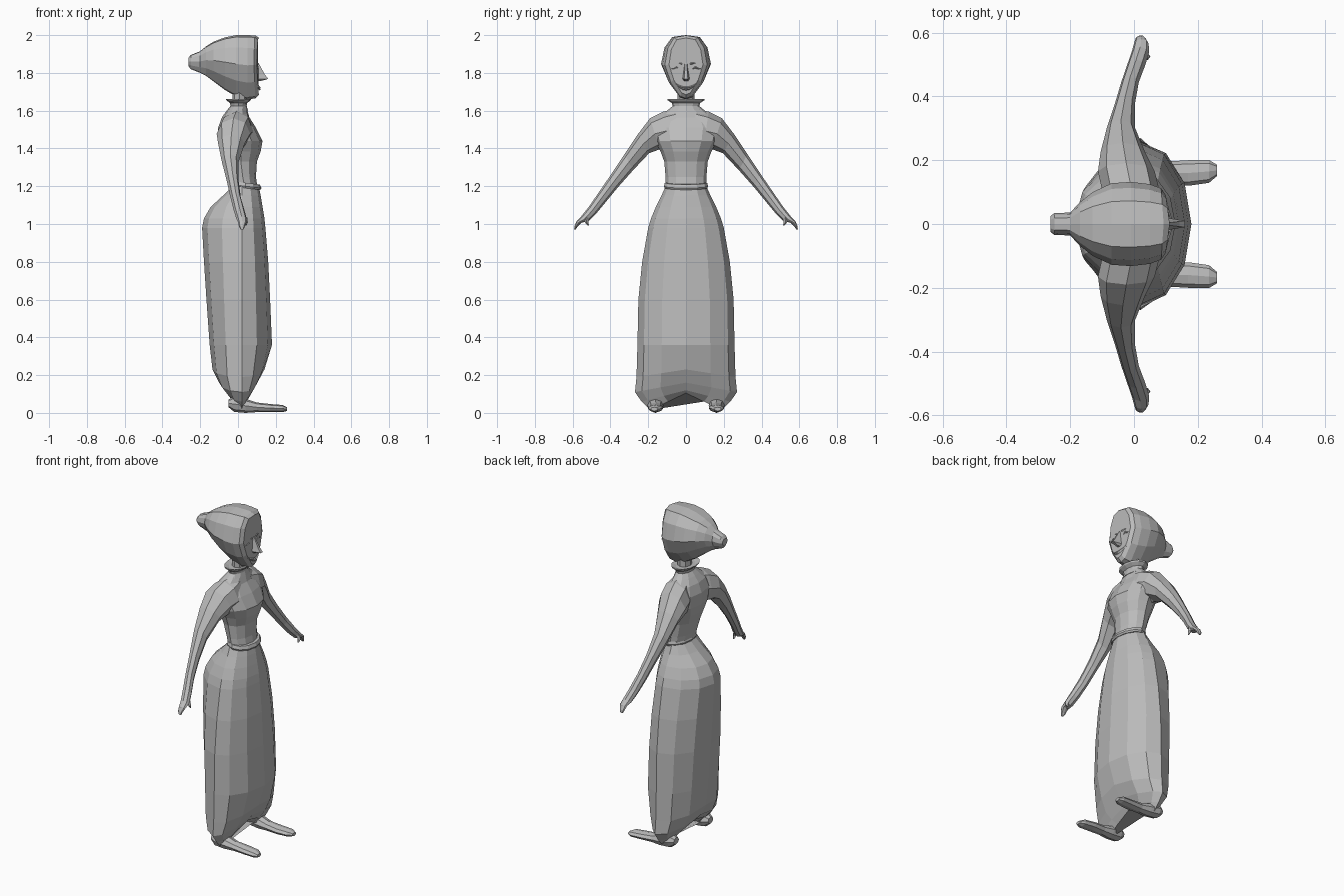
import bpy, bmesh, math
from mathutils import Vector

grey = bpy.data.materials.new("plain grey")
grey.diffuse_color = (0.5, 0.5, 0.5, 1)


def loft(name, rings):
    """Skin a list of equal-length rings of points and cap both ends."""
    bm = bmesh.new()
    vs = [[bm.verts.new(p) for p in r] for r in rings]
    n = len(vs[0])
    for a, b in zip(vs, vs[1:]):
        for i in range(n):
            bm.faces.new((a[i], a[(i + 1) % n], b[(i + 1) % n], b[i]))
    bm.faces.new(vs[0])
    bm.faces.new(vs[-1])
    bmesh.ops.recalc_face_normals(bm, faces=bm.faces)
    me = bpy.data.meshes.new(name)
    bm.to_mesh(me)
    bm.free()
    me.materials.append(grey)
    ob = bpy.data.objects.new(name, me)
    bpy.context.collection.objects.link(ob)
    return ob


def level(z, back, front, hy, n=12, arch=0.0, cx=None):
    """Horizontal ring; arch lifts the middle, cx is where it is widest."""
    c = (back + front) / 2 if cx is None else cx
    pts = []
    for i in range(n):
        t = 2 * math.pi * i / n
        co, si = math.cos(t), math.sin(t)
        pts.append((c + (front - c if co > 0 else c - back) * co, hy * si,
                    z + arch * (1 - abs(si))))
    return pts


def tube(name, path, r):
    """Thin square strand for face details, running across y."""
    offs = [(r, 0), (0, r), (-r, 0), (0, -r)]
    return loft(name, [[(x + a, y, z + b) for a, b in offs] for x, y, z in path])


# skirt, closing down to the ankles with an arched hem
loft("skirt", [level(z, b, f, h, 12, a, 0.02) for z, b, f, h, a in [
    (0.015, -0.02, 0.04, 0.19, 0.09), (0.06, -0.06, 0.07, 0.235, 0.06),
    (0.11, -0.10, 0.10, 0.27, 0.05), (0.19, -0.135, 0.14, 0.262, 0.04),
    (0.36, -0.15, 0.18, 0.257, 0), (0.60, -0.167, 0.17, 0.252, 0),
    (0.80, -0.18, 0.16, 0.232, 0), (0.98, -0.19, 0.145, 0.20, 0),
    (1.03, -0.18, 0.14, 0.185, 0), (1.09, -0.145, 0.13, 0.16, 0),
    (1.15, -0.08, 0.12, 0.13, 0), (1.20, -0.03, 0.11, 0.108, 0)]])

# torso and shoulders
loft("bodice", [level(z, b, f, h) for z, b, f, h in [
    (1.18, -0.03, 0.105, 0.106), (1.25, -0.045, 0.095, 0.108),
    (1.33, -0.07, 0.10, 0.115), (1.385, -0.09, 0.12, 0.135),
    (1.44, -0.105, 0.13, 0.165), (1.51, -0.105, 0.095, 0.18),
    (1.565, -0.085, 0.06, 0.15), (1.60, -0.06, 0.05, 0.10),
    (1.625, -0.04, 0.042, 0.07)]])

# belt tilted down at the front, with a small knot
belt = [[(x, y, z - 0.12 * (x - 0.04)) for x, y, z in level(z, b, f, h)]
        for z, b, f, h in [(1.19, -0.036, 0.118, 0.112), (1.20, -0.042, 0.124, 0.117),
                           (1.218, -0.036, 0.116, 0.112)]]
loft("belt", belt)

# collar and neck
loft("collar", [level(z, 0.003 - r, 0.003 + r, h) for z, r, h in [
    (1.60, 0.05, 0.09), (1.625, 0.043, 0.07), (1.64, 0.045, 0.075),
    (1.655, 0.064, 0.097), (1.663, 0.068, 0.098), (1.655, 0.045, 0.07)]])
loft("neck", [level(z, -0.03, 0.045, 0.045, 8) for z in (1.63, 1.72)])

# head and hair bun: face-shaped slices from back to front
half = [(0, 0), (0.25, 0.03), (0.72, 0.26), (1, 0.53), (0.86, 0.8),
        (0.55, 0.97), (0, 1)]


def slice_(x, z0, z1, hy, lean=0.0):
    prof = half + [(-a, b) for a, b in half[-2:0:-1]]
    return [(x + lean * (1 - abs(a)), a * hy, z0 + b * (z1 - z0)) for a, b in prof]


loft("head", [slice_(*s) for s in [
    (-0.262, 1.835, 1.88, 0.025), (-0.25, 1.82, 1.895, 0.034),
    (-0.20, 1.80, 1.915, 0.036), (-0.17, 1.785, 1.94, 0.068),
    (-0.13, 1.755, 1.965, 0.10), (-0.07, 1.71, 1.988, 0.128),
    (-0.01, 1.675, 2.0, 0.132), (0.05, 1.66, 2.0, 0.125),
    (0.085, 1.665, 1.998, 0.112, 0.008), (0.10, 1.685, 1.985, 0.09, 0.012)]])

# nose
loft("nose", [[(0.10, -w, z), (x, -w * 0.5, z), (x, w * 0.5, z), (0.10, w, z)]
              for w, z, x in [(0.008, 1.85, 0.11), (0.016, 1.79, 0.143),
                              (0.02, 1.768, 0.16), (0.012, 1.757, 0.12)]])

# smiling lips
for k, (z, d) in enumerate([(1.712, 0.034), (1.722, 0.018)]):
    tube(("lower_lip", "upper_lip")[k],
         [(0.115 - 0.015 * (i / 3) ** 2, i * 0.018, z + d * (i / 3) ** 2)
          for i in range(-3, 4)], 0.005)

# limbs and paired face details
arm = [  # top y, top z, bottom y, bottom z, back x, front x
    (.05, 1.61, .05, 1.42, -.07, .07), (.12, 1.595, .09, 1.39, -.10, .08),
    (.19, 1.56, .14, 1.395, -.113, .065), (.255, 1.475, .195, 1.375, -.105, .035),
    (.325, 1.37, .28, 1.285, -.085, .003), (.395, 1.265, .36, 1.195, -.06, .003),
    (.46, 1.17, .43, 1.11, -.04, .015), (.515, 1.09, .48, 1.05, -.022, .035),
    (.555, 1.04, .52, 1.012, -.008, .047), (.58, 1.013, .552, 1.008, 0, .046),
    (.59, .99, .575, .985, .005, .036), (.592, .972, .584, .97, .014, .03)]
foot = [  # x, y centre, half width, bottom z, top z
    (-.05, .165, .025, .03, .07), (-.02, .165, .042, .005, .09),
    (.04, .162, .042, 0, .075), (.10, .16, .036, .004, .055),
    (.17, .16, .04, .004, .047), (.235, .165, .036, .004, .042),
    (.26, .168, .018, .01, .03)]
for s, side in ((1, "left"), (-1, "right")):
    rings = []
    for ty, tz, by, bz, xb, xf in arm:
        ring = []
        for i in range(8):
            c, d = math.cos(i * math.pi / 4), math.sin(i * math.pi / 4)
            f = (1 + c) / 2
            ring.append(((xb + xf) / 2 + (xf - xb) / 2 * d,
                         s * (by + (ty - by) * f), bz + (tz - bz) * f))
        rings.append(ring)
    loft(side + "_arm", rings)
    loft(side + "_thumb", [[(x + a * r, s * (y + b * r), z) for a, b in
                            ((1, 0), (0, 1), (-1, 0), (0, -1))]
                           for x, y, z, r in [(.035, .525, 1.035, .014),
                                              (.042, .526, 1.01, .010),
                                              (.042, .518, .993, .004)]])
    loft(side + "_foot", [[(x, s * (y + h * math.cos(a)),
                            (b + t) / 2 + (t - b) / 2 * math.sin(a))
                           for a in [i * math.pi / 4 for i in range(8)]]
                          for x, y, h, b, t in foot])
    tube(side + "_eyelid", [(0.104 - 0.004 * abs(i - 1), s * (0.035 + 0.015 * i),
                             1.822 + (0.008 if i == 1 else 0))
                            for i in range(4)], 0.005)
    tube(side + "_brow", [(0.106 - 0.005 * i, s * (0.022 + 0.018 * i),
                           1.848 + 0.004 * (i == 1)) for i in range(4)], 0.005)
